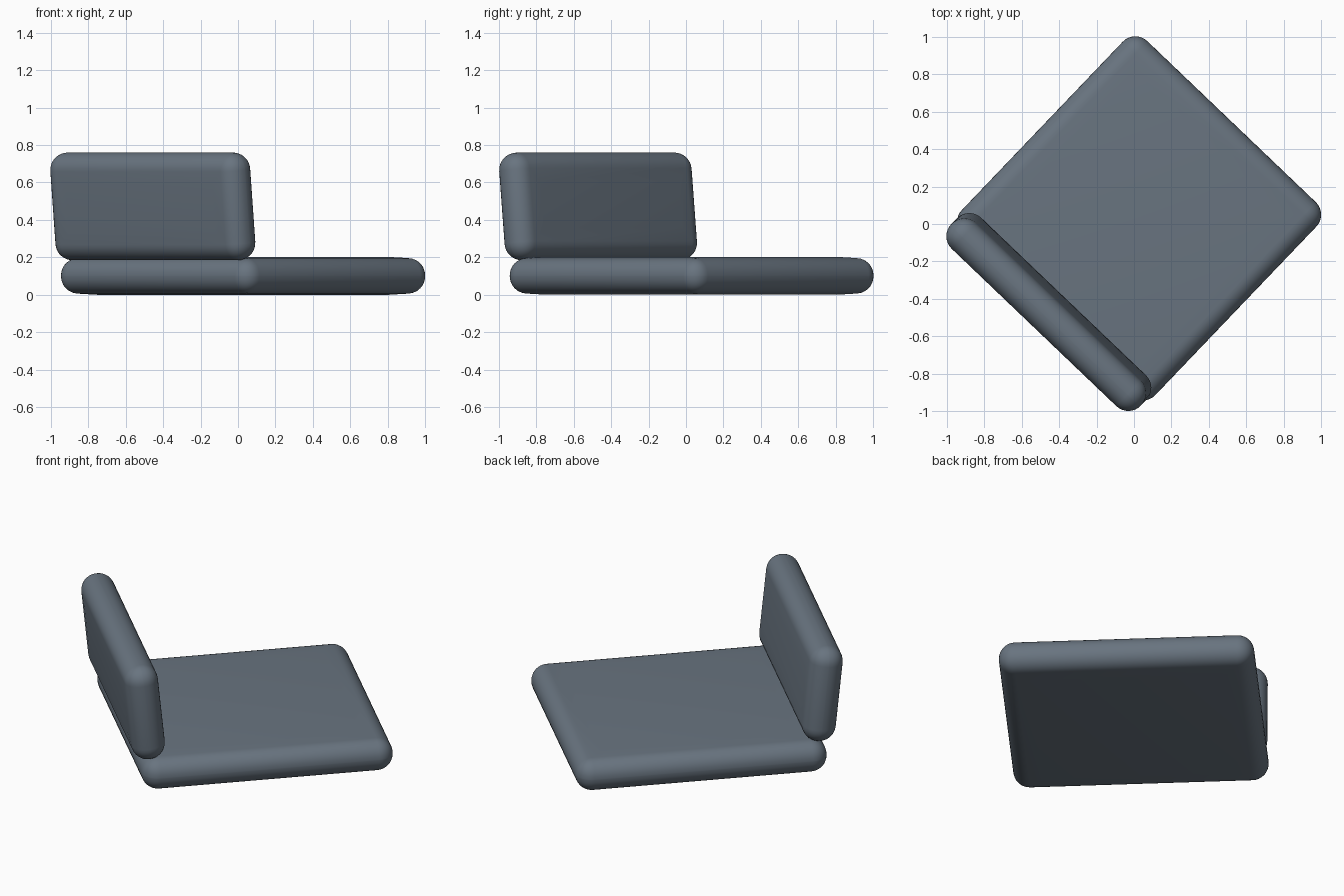
import bpy
import bmesh
from math import radians
from mathutils import Matrix

cube = bpy.data.objects.get("Cube")
if cube:
    bpy.data.objects.remove(cube, do_unlink=True)

# Slate blue-grey upholstery
COLOUR = (0.14, 0.175, 0.215, 1.0)
fabric = bpy.data.materials.new("slate_fabric")
fabric.use_nodes = True
fabric.diffuse_color = COLOUR
bsdf = fabric.node_tree.nodes["Principled BSDF"]
bsdf.inputs["Base Color"].default_value = COLOUR
bsdf.inputs["Roughness"].default_value = 0.8

TURN = radians(-43.7)


def cushion(name, size, location, lean, crown):
    """Fully rounded slab whose two broad faces swell slightly."""
    bm = bmesh.new()
    bmesh.ops.create_cube(bm, size=1, matrix=Matrix.Diagonal((*size, 1)))
    bmesh.ops.bevel(bm, geom=bm.edges[:], offset=min(size) / 2 - 0.002,
                    segments=8, profile=0.5, affect='EDGES')
    broad = sorted(bm.faces, key=lambda f: f.calc_area())[-2:]
    bmesh.ops.inset_individual(bm, faces=broad, thickness=0.1, depth=crown)
    for face in bm.faces:
        face.smooth = True
    mesh = bpy.data.meshes.new(name)
    bm.to_mesh(mesh)
    bm.free()
    mesh.materials.append(fabric)
    obj = bpy.data.objects.new(name, mesh)
    obj.location = location
    obj.rotation_euler = (lean, 0, TURN)
    bpy.context.collection.objects.link(obj)
    return obj


# Flat square seat
cushion("seat_cushion", (1.43, 1.43, 0.19), (0.027, 0.03, 0.101), 0, 0.006)

# Upright back, leaning slightly outward
cushion("back_cushion", (1.402, 0.19, 0.577), (-0.455, -0.47, 0.472),
        radians(5.8), 0.004)
